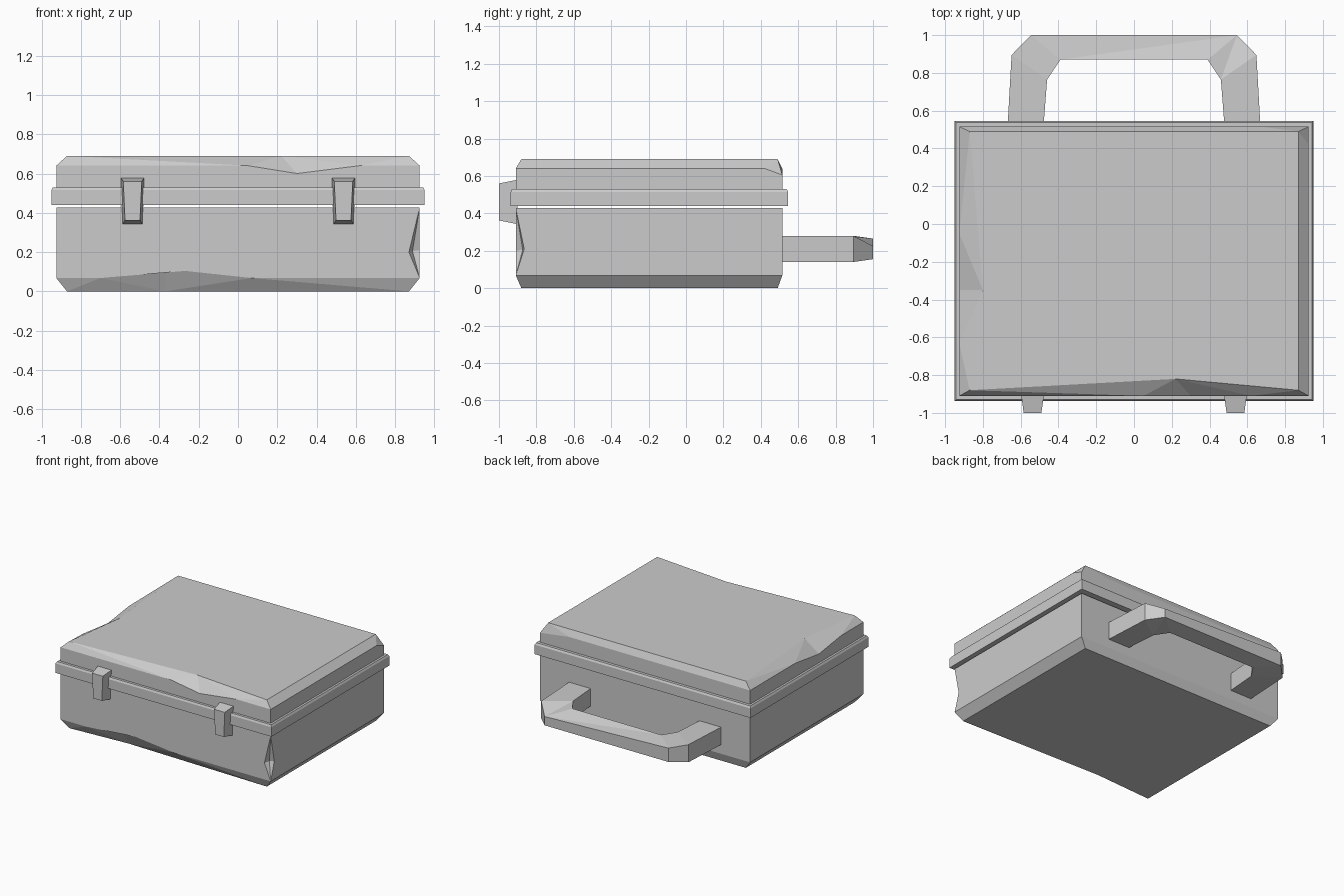
import bpy, bmesh
from mathutils import Vector

if "Cube" in bpy.data.objects:
    bpy.data.objects.remove(bpy.data.objects["Cube"])


def finish(bm, name, tri_all=False):
    faces = [f for f in bm.faces if tri_all or len(f.verts) > 4]
    bmesh.ops.triangulate(bm, faces=faces)
    bmesh.ops.recalc_face_normals(bm, faces=bm.faces)
    me = bpy.data.meshes.new(name)
    bm.to_mesh(me)
    bm.free()
    ob = bpy.data.objects.new(name, me)
    bpy.context.collection.objects.link(ob)
    return ob


def loft(rings):
    """Closed skin through a stack of equally sized point rings."""
    bm = bmesh.new()
    rows = [[bm.verts.new(p) for p in r] for r in rings]
    n = len(rows[0])
    for a, b in zip(rows, rows[1:]):
        for i in range(n):
            j = (i + 1) % n
            bm.faces.new((a[i], a[j], b[j], b[i]))
    bm.faces.new(rows[0][::-1])
    bm.faces.new(rows[-1])
    bm.normal_update()
    return bm


def rect(x, y0, y1, z):
    return [(-x, y0, z), (x, y0, z), (x, y1, z), (-x, y1, z)]


def vert(bm, p):
    return min(bm.verts, key=lambda v: (v.co - Vector(p)).length)


def insert(bm, a, b, points):
    """Split the edge a-b and place the new vertices at the given points."""
    cur, end = vert(bm, a), vert(bm, b)
    for p in points:
        e = next(e for e in cur.link_edges if e.other_vert(cur) is end)
        _, cur = bmesh.utils.edge_split(e, cur, 0.5)
        cur.co = p


X, F, B = 0.925, -0.91, 0.515      # half width, front and back of the shell
XI, FI, BI = 0.87, -0.88, 0.49     # chamfered outline

# Lower shell with a dented bottom edge and a notched front corner
bm = loft([rect(XI, FI, BI, 0), rect(X, F, B, 0.068), rect(X, F, B, 0.428)])
top, low = vert(bm, (X, F, 0.428)), vert(bm, (X, F, 0.068))
corner = bm.edges.get((top, low))
notch = []
for f in list(corner.link_faces):
    p = (0.87, F, 0.2) if abs(f.normal.y) > 0.5 else (X, -0.865, 0.21)
    # parallel edge cut: split opposite corners of the side face around p
    diag = [v for v in f.verts if v is not top and v is not low]
    notch.append((f, p))
for f, p in notch:
    c = bmesh.ops.poke(bm, faces=[f])["verts"][0]
    c.co = p
_, mid = bmesh.utils.edge_split(corner, top, 0.5)
mid.co = (0.888, -0.873, 0.205)
for f in list(mid.link_faces):
    tip = next(v for v in f.verts if v not in (top, low, mid))
    bmesh.utils.face_split(f, mid, tip)
insert(bm, (-X, F, 0.068), (X, F, 0.068),
       [(-0.7, F, 0.068), (-0.37, F, 0.115), (0.07, F, 0.068)])
insert(bm, (-XI, FI, 0), (XI, FI, 0), [(-0.37, -0.85, 0)])
finish(bm, "lower_shell")

# Rim between shell and lid
finish(loft([rect(0.95, -0.937, 0.546, 0.44), rect(0.95, -0.937, 0.546, 0.515),
             rect(0.942, -0.93, 0.538, 0.53)]), "rim")

# Lid with dents along its chamfer
bm = loft([rect(X, F, B, 0.525), rect(X, F, B, 0.64), rect(XI, FI, BI, 0.69)])
insert(bm, (-X, F, 0.64), (X, F, 0.64),
       [(0.05, F, 0.64), (0.3, F, 0.6), (0.62, F, 0.64)])
insert(bm, (-XI, FI, 0.69), (XI, FI, 0.69), [(0.22, -0.82, 0.69)])
insert(bm, (-X, F, 0.64), (-X, B, 0.64),
       [(-X, -0.63, 0.64), (-X, -0.35, 0.6), (-X, -0.05, 0.64)])
insert(bm, (-XI, FI, 0.69), (-XI, BI, 0.69), [(-0.8, -0.35, 0.69)])
insert(bm, (-XI, BI, 0.69), (XI, BI, 0.69),
       [(-0.65, BI, 0.69), (-0.41, 0.415, 0.69), (-0.32, BI, 0.69)])
insert(bm, (X, F, 0.64), (X, B, 0.64), [(X, 0.42, 0.64)])
insert(bm, (-X, B, 0.64), (X, B, 0.64), [(0.67, B, 0.64)])
vert(bm, (X, B, 0.64)).co.z = 0.605
finish(bm, "lid")

# Carrying handle: rectangular section swept along an arch, tapered outer bar
half = [(0.67, 0.505, 0.48, 0.505), (0.648, 0.895, 0.46, 0.765), (0.545, 1.0, 0.39, 0.87)]
path = half + [(-a, b, -c, d) for a, b, c, d in reversed(half)]
sections = []
for i, (ox, oy, ix, iy) in enumerate(path):
    lo, hi = (0.155, 0.265) if oy > 0.95 else (0.14, 0.28)
    if i == 2:
        hi = 0.225                 # dented corner
    sections.append([(ox, oy, lo), (ox, oy, hi), (ix, iy, 0.28), (ix, iy, 0.14)])
finish(loft(sections), "handle", True)

# Two tapered latches on the front
for side, s in (("left", -1), ("right", 1)):
    c = s * 0.537
    rings = [[(c - t, y, zt), (c + t, y, zt), (c + b, y, zb), (c - b, y, zb)]
             for y, t, b, zt, zb in ((-0.9, 0.061, 0.051, 0.58, 0.342),
                                     (-1.0, 0.047, 0.038, 0.56, 0.362))]
    finish(loft(rings), side + "_latch")
